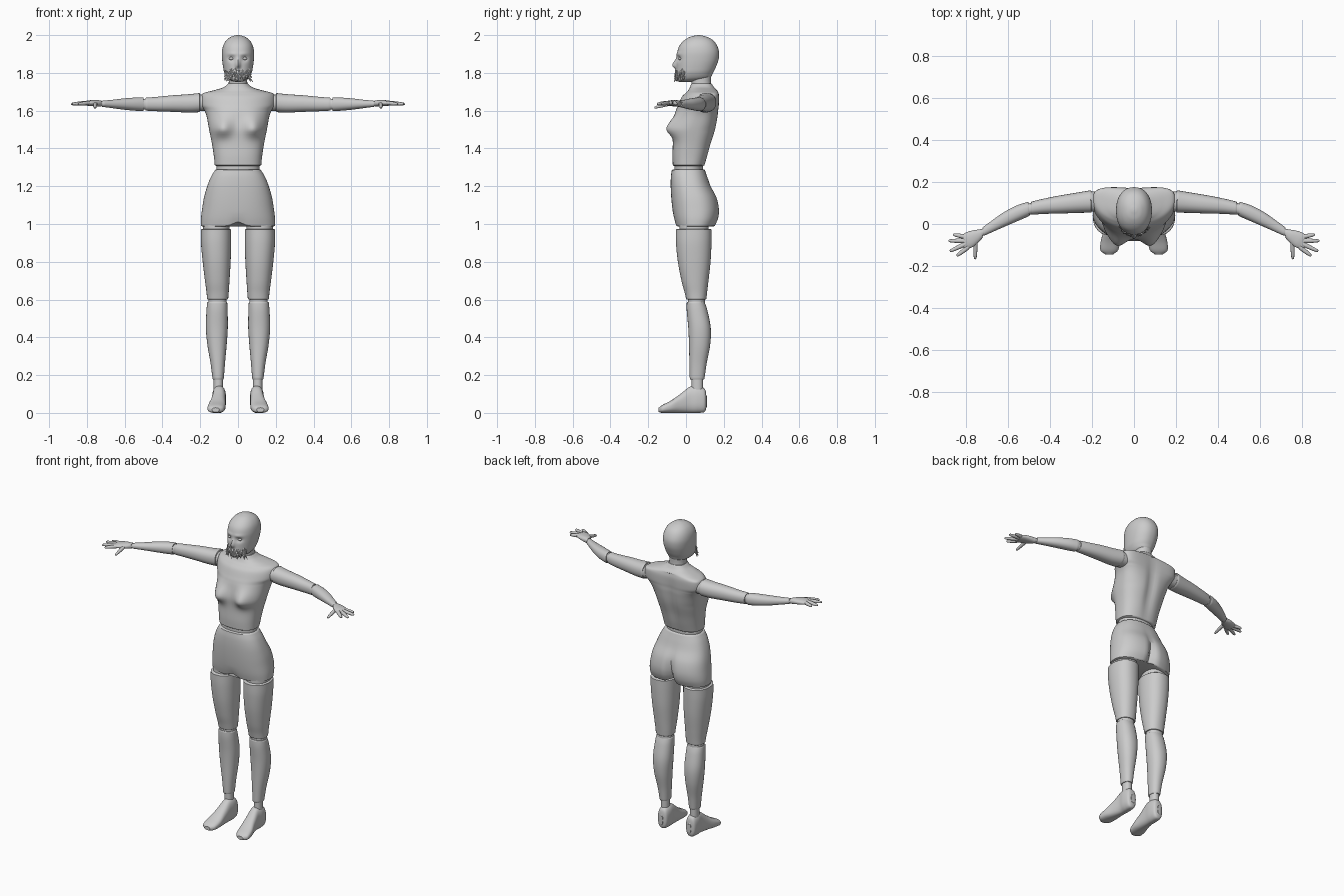
import bpy
import bmesh
import random
from math import sin, cos, pi, exp, radians
from mathutils import Vector, Matrix

cube = bpy.data.objects.get("Cube")
if cube:
    bpy.data.objects.remove(cube, do_unlink=True)

# Single plain material
grey = bpy.data.materials.new("plain_grey")
grey.use_nodes = True
tone = (0.6, 0.6, 0.6, 1)
grey.diffuse_color = tone
grey.node_tree.nodes["Principled BSDF"].inputs["Base Color"].default_value = tone
parts = []


def finish(name, bm):
    bmesh.ops.recalc_face_normals(bm, faces=bm.faces)
    mesh = bpy.data.meshes.new(name)
    bm.to_mesh(mesh)
    bm.free()
    mesh.materials.append(grey)
    obj = bpy.data.objects.new(name, mesh)
    bpy.context.collection.objects.link(obj)
    parts.append(obj)
    return obj


def spline(rows, steps):
    """Smoothly interpolated cross-section rows."""
    out = []
    last = len(rows) - 1
    for i in range(last):
        quad = zip(rows[max(i - 1, 0)], rows[i], rows[i + 1], rows[min(i + 2, last)])
        quad = list(quad)
        for k in range(steps):
            t = k / steps
            out.append([b + 0.5 * t * (c - a + t * (2 * a - 5 * b + 4 * c - d
                        + t * (3 * (b - c) + d - a))) for a, b, c, d in quad])
    out.append(list(rows[-1]))
    return out


def loft(name, axis, rows, power=2.2, segs=40, steps=6, edge=0.004, shape=None, side=1):
    """Rows are (place along axis, sideways centre, half width, low, high)."""
    rows = spline(rows, steps)
    if edge:
        def lip(row, offset):
            a, b, h, lo, hi = row
            trim = (hi - lo) * 0.03
            return [a + offset, b, h * 0.94, lo + trim, hi - trim]
        sign = 1 if rows[-1][0] > rows[0][0] else -1
        rows = [lip(rows[0], -sign * edge)] + rows + [lip(rows[-1], sign * edge)]
    bm = bmesh.new()
    rings = []
    for i, (a, b, h, lo, hi) in enumerate(rows):
        mid, half = (lo + hi) / 2, (hi - lo) / 2
        if axis == "z":
            pos, u, v = Vector((b, mid, a)), Vector((1, 0, 0)), Vector((0, 1, 0))
        elif axis == "y":
            pos, u, v = Vector((b, a, mid)), Vector((1, 0, 0)), Vector((0, 0, 1))
        else:
            before, after = rows[max(i - 1, 0)], rows[min(i + 1, len(rows) - 1)]
            run = Vector((after[0] - before[0], after[1] - before[1], 0)).normalized()
            pos, u, v = Vector((a, b, mid)), Vector((-run.y, run.x, 0)), Vector((0, 0, 1))
        ring = []
        for k in range(segs):
            ang = 2 * pi * k / segs
            c, s = cos(ang), sin(ang)
            c = abs(c) ** (2 / power) * (1 if c > 0 else -1)
            s = abs(s) ** (2 / power) * (1 if s > 0 else -1)
            p = pos + u * max(h, 0.001) * c + v * half * s
            if shape:
                shape(p, mid)
            p.x *= side
            ring.append(bm.verts.new(p))
        rings.append(ring)
    for r, q in zip(rings, rings[1:]):
        for k in range(segs):
            j = (k + 1) % segs
            bm.faces.new((r[k], r[j], q[j], q[k]))
    bm.faces.new(rings[0])
    bm.faces.new(rings[-1])
    return finish(name, bm)


def bell(value, width):
    return exp(-(value / width) ** 2)


# Torso with bust, spine groove and swept-back shoulders
def torso_shape(p, mid):
    if p.y < mid:
        dz = p.z - 1.505
        p.y -= 0.046 * bell(abs(p.x) - 0.083, 0.05) * bell(dz, 0.06 if dz > 0 else 0.042)
    elif p.z < 1.7:
        p.y -= 0.014 * bell(p.x, 0.03) * bell(p.z - 1.5, 0.15)
    p.y += p.x * p.x * min(1, max(0, (p.z - 1.5) * 10))


loft("torso", "z", [
    (1.312, 0, .123, -.07, .1), (1.36, 0, .128, -.072, .115), (1.42, 0, .137, -.07, .132),
    (1.5, 0, .153, -.068, .157), (1.57, 0, .166, -.06, .168), (1.605, 0, .18, -.052, .17),
    (1.63, 0, .196, -.042, .172), (1.67, 0, .197, -.024, .173), (1.692, 0, .185, -.004, .17),
    (1.706, 0, .135, .01, .165), (1.722, 0, .08, .02, .15), (1.74, 0, .056, .026, .138)],
    power=2.5, segs=72, shape=torso_shape)
loft("neck", "z", [(1.72, 0, .053, .03, .138), (1.75, 0, .049, .028, .132),
                   (1.81, 0, .05, .02, .135)])
loft("waist_joint", "z", [(1.27, 0, .113, -.062, .09), (1.32, 0, .113, -.062, .09)])


# Hips with rear cleft and raised crotch
def hip_shape(p, mid):
    if p.y > mid:
        p.y -= 0.035 * bell(p.x, 0.022) * bell(p.z - 1.03, 0.11)
    if p.z < 1.06:
        p.z += 0.025 * bell(p.x, 0.035) * (1.06 - p.z) / 0.08


loft("hips", "z", [
    (1.285, 0, .122, -.075, .1), (1.25, 0, .143, -.08, .113), (1.2, 0, .163, -.081, .132),
    (1.14, 0, .18, -.078, .163), (1.08, 0, .19, -.072, .176), (1.03, 0, .196, -.064, .172),
    (.99, 0, .196, -.054, .156)], power=2.4, segs=72, shape=hip_shape)


# Head with nose, brow, eye sockets, lips and chin
def face_shape(p, mid):
    if p.y > mid:
        return
    x, z = abs(p.x), p.z
    p.y -= 0.022 * bell(x, 0.011) * bell(z - 1.84, 0.016 if z < 1.84 else 0.028)
    p.y += 0.011 * bell(x - 0.035, 0.018) * bell(z - 1.875, 0.015)
    p.y -= 0.004 * bell(x - 0.03, 0.025) * bell(z - 1.9, 0.01)
    p.y -= 0.007 * bell(x, 0.02) * bell(z - 1.803, 0.009)
    p.y -= 0.006 * bell(x, 0.02) * bell(z - 1.77, 0.01)


loft("head", "z", [
    (1.752, 0, .012, -.035, .02), (1.758, 0, .035, -.046, .07), (1.772, 0, .056, -.05, .125),
    (1.8, 0, .072, -.051, .143), (1.83, 0, .079, -.051, .158), (1.87, 0, .084, -.05, .172),
    (1.91, 0, .085, -.046, .175), (1.945, 0, .078, -.034, .164), (1.972, 0, .062, -.01, .144),
    (1.99, 0, .039, .02, .113), (1.998, 0, .017, .05, .085), (2.0, 0, .002, .065, .069)],
    segs=96, steps=9, edge=0, shape=face_shape)

# Ragged beard of small spikes round the jaw
random.seed(4)
beard = bmesh.new()
for i in range(60):
    ang = random.uniform(-1.3, 1.3)
    base = Vector((.07 * sin(ang), .012 - .068 * cos(ang), random.uniform(1.765, 1.808)))
    aim = Vector((sin(ang) * .6 + random.uniform(-.4, .4), -cos(ang) * .4, -1))
    turn = aim.to_track_quat("Z", "Y").to_matrix().to_4x4()
    bmesh.ops.create_cone(beard, cap_ends=True, segments=6, radius1=.007, radius2=.001,
                          depth=random.uniform(.022, .042),
                          matrix=Matrix.Translation(base) @ turn)
finish("beard", beard)

# Paired parts
for tag, side in (("left_", 1), ("right_", -1)):
    def limb(name, axis, rows, **options):
        return loft(tag + name, axis, rows, side=side, **options)

    # Eye
    eye = bmesh.new()
    place = Matrix.Translation((side * .035, -.031, 1.876))
    bmesh.ops.create_uvsphere(eye, u_segments=20, v_segments=12, radius=.011,
                              matrix=place @ Matrix.Diagonal((1.2, .8, .7, 1)))
    finish(tag + "eye", eye)

    # Leg
    limb("hip_joint", "z", [(1.02, .115, .07, -.035, .12), (.95, .115, .07, -.035, .12)])
    limb("thigh", "z", [
        (.97, .116, .08, -.054, .136), (.9, .116, .08, -.053, .135), (.8, .113, .074, -.043, .13),
        (.7, .11, .065, -.024, .119), (.64, .108, .059, -.008, .112),
        (.605, .108, .056, .0, .108)])
    limb("knee_joint", "z", [(.63, .109, .048, .01, .1), (.56, .109, .048, .01, .1)])
    limb("shin", "z", [
        (.583, .11, .053, .004, .1), (.54, .111, .056, .004, .114), (.45, .112, .058, .012, .131),
        (.36, .111, .051, .016, .128), (.26, .107, .038, .018, .109), (.182, .105, .03, .02, .098)])
    limb("ankle_joint", "z", [(.2, .104, .025, .03, .09), (.12, .104, .025, .03, .09)])
    limb("foot", "y", [
        (.108, .1, .012, .03, .09), (.098, .1, .031, .005, .128), (.06, .1, .037, 0, .143),
        (.02, .1, .035, 0, .138), (-.03, .105, .039, 0, .1), (-.08, .112, .046, 0, .065),
        (-.125, .118, .042, 0, .042), (-.143, .118, .02, .004, .028)], power=2.5, edge=.002)

    # Arm
    limb("shoulder_joint", "x", [(.14, .105, .05, 1.6, 1.685), (.21, .107, .047, 1.597, 1.685)])
    limb("upper_arm", "x", [
        (.206, .107, .053, 1.592, 1.693), (.26, .102, .049, 1.59, 1.687),
        (.35, .093, .043, 1.594, 1.681), (.43, .084, .036, 1.597, 1.673),
        (.486, .075, .031, 1.6, 1.669)])
    limb("elbow_joint", "x", [(.475, .076, .027, 1.605, 1.663), (.515, .068, .027, 1.605, 1.663)])
    limb("forearm", "x", [
        (.504, .072, .033, 1.598, 1.67), (.55, .054, .035, 1.6, 1.669),
        (.61, .025, .032, 1.606, 1.664), (.67, -.009, .025, 1.614, 1.657),
        (.716, -.036, .019, 1.62, 1.653)])
    limb("wrist_joint", "x", [(.7, -.028, .015, 1.624, 1.65), (.74, -.05, .015, 1.624, 1.65)])
    limb("palm", "x", [
        (.727, -.043, .019, 1.621, 1.654), (.75, -.056, .03, 1.622, 1.656),
        (.785, -.075, .038, 1.625, 1.655), (.806, -.087, .035, 1.628, 1.651)])

    # Fingers from root to tip
    fingers = {"index": (.79, -.11, .845, -.152), "middle": (.803, -.095, .878, -.13),
               "ring": (.81, -.08, .884, -.08), "little": (.8, -.062, .862, -.05),
               "thumb": (.755, -.07, .757, -.168)}
    for finger, (x, y, tip_x, tip_y) in fingers.items():
        drop = .025 if finger == "thumb" else .006
        rows = []
        for t, r in ((0, .011), (.5, .01), (.9, .007), (1, .003)):
            z = 1.641 - drop * t
            rows.append((x + (tip_x - x) * t, y + (tip_y - y) * t, r, z - r, z + r))
        limb(finger + "_finger", "x", rows, segs=14, steps=3, edge=0)

# Smooth shading with crisp part rims
bpy.ops.object.select_all(action="DESELECT")
for obj in parts:
    obj.select_set(True)
bpy.context.view_layer.objects.active = parts[0]
bpy.ops.object.shade_smooth_by_angle(angle=radians(40))
